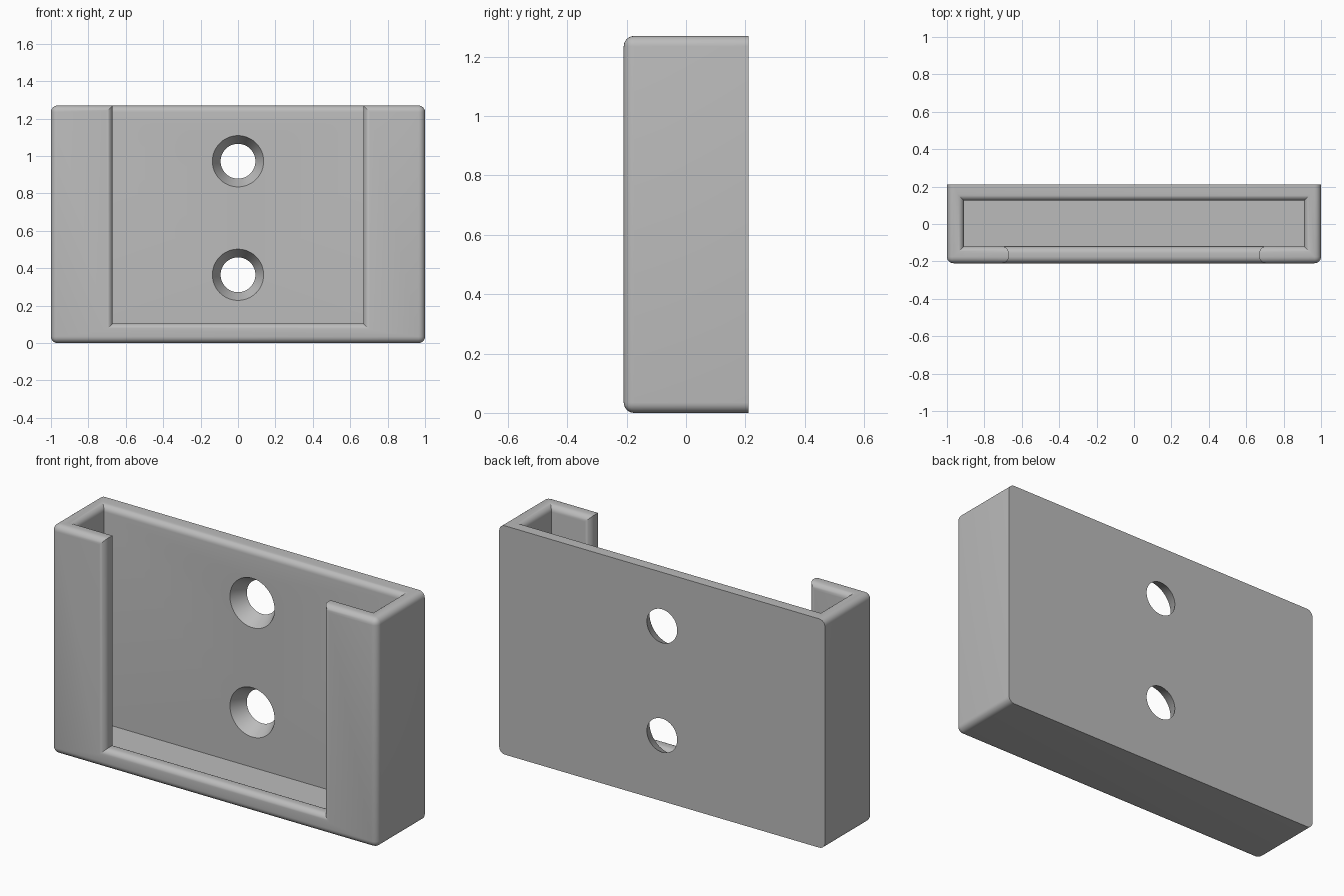
import bpy, bmesh, math
from mathutils import Matrix, Vector

if "Cube" in bpy.data.objects:
    bpy.data.objects.remove(bpy.data.objects["Cube"])

TOP, HALF_DEPTH = 1.27, 0.21
WINDOW_X, RADIUS = 0.67, 0.035
BACK_WALL = 0.125

grey = bpy.data.materials.new("plain grey")
grey.use_nodes = True
color = (0.5, 0.5, 0.5, 1)
grey.diffuse_color = color
grey.node_tree.nodes["Principled BSDF"].inputs["Base Color"].default_value = color


def add_object(name, bm):
    mesh = bpy.data.meshes.new(name)
    bm.to_mesh(mesh)
    bm.free()
    mesh.materials.append(grey)
    obj = bpy.data.objects.new(name, mesh)
    bpy.context.collection.objects.link(obj)
    return obj


def box(name, low, high):
    bm = bmesh.new()
    low, high = Vector(low), Vector(high)
    size = high - low
    bmesh.ops.create_cube(bm, size=1, matrix=Matrix.Translation((low + high) / 2)
                          @ Matrix.Diagonal((*size, 1)))
    return add_object(name, bm)


def cone_cutter(name, z, r_front, r_back):
    # Countersink running through the back wall, slightly overshooting both faces
    depth = HALF_DEPTH - BACK_WALL
    over = 0.01
    slope = (r_front - r_back) / depth
    bm = bmesh.new()
    place = Matrix.Translation((0, (HALF_DEPTH + BACK_WALL) / 2, z))
    bmesh.ops.create_cone(bm, cap_ends=True, segments=64,
                          radius1=r_back - slope * over,
                          radius2=r_front + slope * over,
                          depth=depth + 2 * over,
                          matrix=place @ Matrix.Rotation(math.pi / 2, 4, "X"))
    return add_object(name, bm)


def cut(obj, cutters):
    # Apply the cuts, then discard the cutters
    for c in cutters:
        c.hide_render = True
        mod = obj.modifiers.new(c.name, "BOOLEAN")
        mod.operation, mod.solver, mod.object = "DIFFERENCE", "EXACT", c
    graph = bpy.context.evaluated_depsgraph_get()
    result = bpy.data.meshes.new_from_object(obj.evaluated_get(graph))
    obj.modifiers.clear()
    obj.data = result
    for c in cutters:
        bpy.data.objects.remove(c)


# Open-topped holder with a front window
holder = box("wall_holder", (-1, -HALF_DEPTH, 0), (1, HALF_DEPTH, TOP))
cut(holder, [
    box("cavity_cutter", (-0.91, -0.12, 0.06), (0.91, BACK_WALL, 2)),
    box("window_cutter", (-WINDOW_X, -0.5, 0.105), (WINDOW_X, 0, 2)),
])

# Round every convex edge except the back outline and the lip ends
bm = bmesh.new()
bm.from_mesh(holder.data)
bmesh.ops.remove_doubles(bm, verts=bm.verts[:], dist=0.0005)
bmesh.ops.dissolve_limit(bm, angle_limit=0.02, verts=bm.verts[:], edges=bm.edges[:])
bm.normal_update()


def near(a, b):
    return abs(a - b) < 0.001


def is_rounded(edge):
    points = [v.co for v in edge.verts]
    on_back = all(near(p.y, HALF_DEPTH) for p in points)
    lip_end = all(near(abs(p.x), WINDOW_X) and near(p.z, TOP) for p in points)
    sharp = edge.is_manifold and edge.calc_face_angle() > 0.5
    return sharp and edge.is_convex and not on_back and not lip_end


bmesh.ops.bevel(bm, geom=[e for e in bm.edges if is_rounded(e)], offset=RADIUS,
                segments=6, profile=0.5, affect="EDGES", clamp_overlap=True)
bm.to_mesh(holder.data)
bm.free()

# Two countersunk screw holes
cut(holder, [cone_cutter("screw_hole_cutter", z, 0.137, 0.093) for z in (0.365, 0.972)])

# Smooth rounded edges, keep the creases
bpy.ops.object.select_all(action="DESELECT")
holder.select_set(True)
bpy.context.view_layer.objects.active = holder
bpy.ops.object.shade_smooth_by_angle(angle=math.radians(30))
